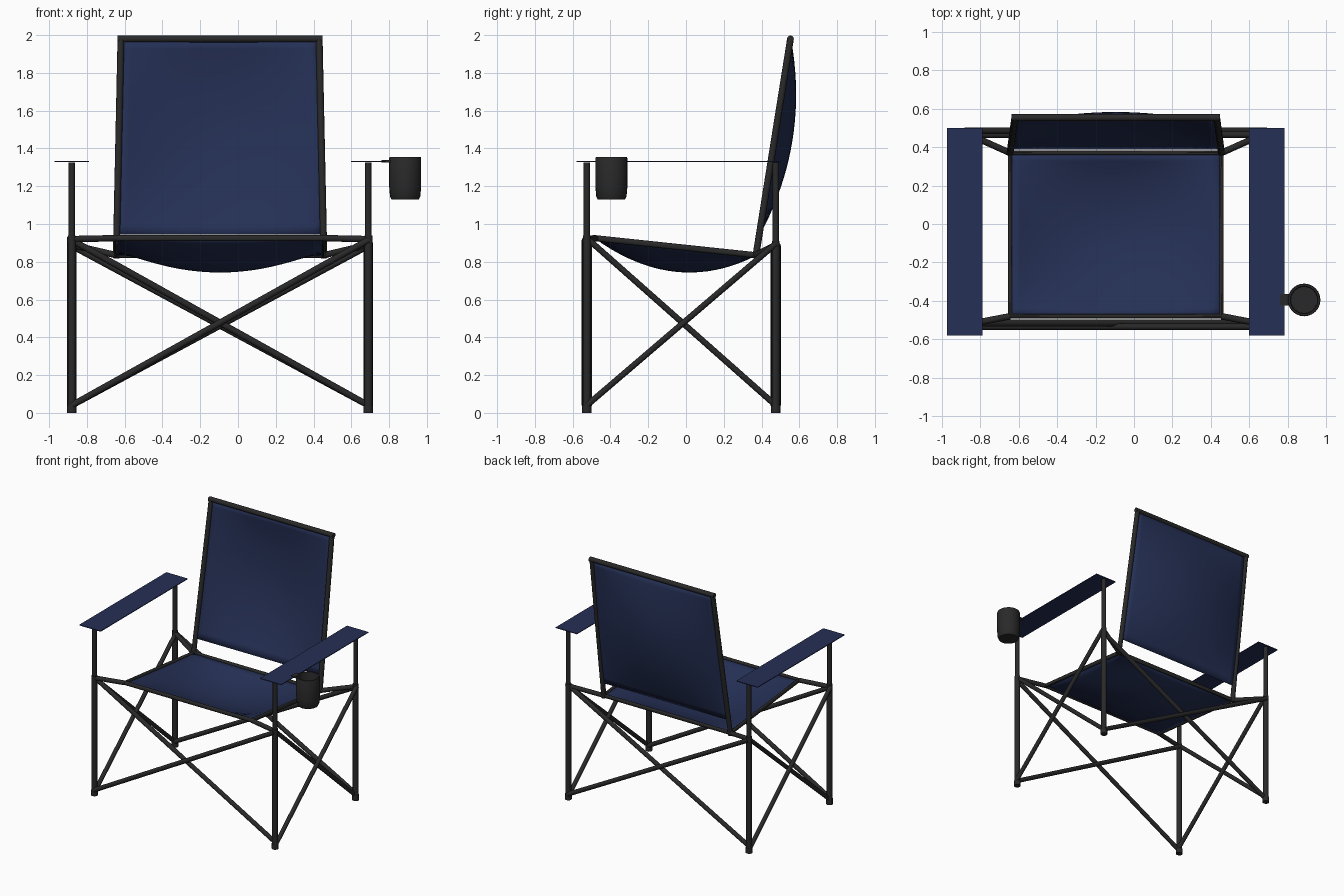
import bpy, bmesh, math
from mathutils import Vector

if "Cube" in bpy.data.objects:
    bpy.data.objects.remove(bpy.data.objects["Cube"], do_unlink=True)


def material(name, rgb):
    m = bpy.data.materials.new(name)
    m.use_nodes = True
    m.diffuse_color = (*rgb, 1)
    m.node_tree.nodes["Principled BSDF"].inputs["Base Color"].default_value = (*rgb, 1)
    return m


NAVY = material("navy fabric", (0.018, 0.029, 0.09))
BLACK = material("charcoal metal", (0.022, 0.022, 0.022))

CX = -0.095                # chair centre line
HALF = 0.785               # post offset from the centre line
FRONT, BACK = -0.525, 0.475
SIDES = {"right": -1, "left": 1}
ENDS = {"front": (FRONT, 0.925), "back": (BACK, 0.895)}


def finish(name, mesh, mat):
    obj = bpy.data.objects.new(name, mesh)
    bpy.context.collection.objects.link(obj)
    mesh.materials.clear()
    mesh.materials.append(mat)
    bpy.ops.object.select_all(action="DESELECT")
    obj.select_set(True)
    bpy.context.view_layer.objects.active = obj
    bpy.ops.object.shade_smooth_by_angle(angle=math.radians(40))
    return obj


def tube(name, points, radius, cyclic=False):
    """Round tube along a polyline, x measured from the centre line."""
    curve = bpy.data.curves.new(name, "CURVE")
    curve.dimensions = "3D"
    curve.bevel_depth = radius
    curve.bevel_resolution = 4
    curve.use_fill_caps = True
    spline = curve.splines.new("POLY")
    spline.points.add(len(points) - 1)
    for p, (x, y, z) in zip(spline.points, points):
        p.co = (x + CX, y, z, 1)
    spline.use_cyclic_u = cyclic
    temp = bpy.data.objects.new(name + "_path", curve)
    bpy.context.collection.objects.link(temp)
    bpy.context.view_layer.update()
    mesh = bpy.data.meshes.new_from_object(
        temp.evaluated_get(bpy.context.evaluated_depsgraph_get()))
    bpy.data.objects.remove(temp, do_unlink=True)
    return finish(name, mesh, BLACK)


def fabric(name, corners, sag, n=20):
    """Sheet stretched between four corners, bulging along the sag vector."""
    a, b, c, d = [Vector(p) for p in corners]
    bm = bmesh.new()
    rows = []
    for j in range(n + 1):
        v = j / n
        left, right = a.lerp(d, v), b.lerp(c, v)
        row = []
        for i in range(n + 1):
            u = i / n
            depth = (1 - (2 * u - 1) ** 2) * (1 - (2 * v - 1) ** 2)
            row.append(bm.verts.new(left.lerp(right, u) + Vector(sag) * depth
                                    + Vector((CX, 0, 0))))
        rows.append(row)
    for low, high in zip(rows, rows[1:]):
        for i in range(n):
            bm.faces.new((low[i], low[i + 1], high[i + 1], high[i]))
    mesh = bpy.data.meshes.new(name)
    bm.to_mesh(mesh)
    bm.free()
    obj = finish(name, mesh, NAVY)
    mod = obj.modifiers.new("thickness", "SOLIDIFY")
    mod.thickness = 0.006
    mod.offset = 0


def plate(name, centre, size, mat):
    bm = bmesh.new()
    bmesh.ops.create_cube(bm, size=1)
    for v in bm.verts:
        v.co = Vector(centre) + Vector(a * b for a, b in zip(v.co, size))
    mesh = bpy.data.meshes.new(name)
    bm.to_mesh(mesh)
    bm.free()
    return finish(name, mesh, mat)


# Posts: foot, thick lower tube, thin upper tube
for side, s in SIDES.items():
    for end, (y, top) in ENDS.items():
        tag = f"{end}_{side}"
        x = s * HALF
        tube("foot_" + tag, [(x, y, 0), (x, y, 0.04)], 0.025)
        tube("lower_post_" + tag, [(x, y, 0.03), (x, y, top + 0.015)], 0.021)
        tube("upper_post_" + tag, [(x, y, top), (x, y, 1.325)], 0.017)

# Crossed braces on the front and back
for end, (y, top) in ENDS.items():
    for side, s in SIDES.items():
        yo = y + s * 0.01
        tube(f"{end}_brace_{side}",
             [(s * HALF, yo, 0.04), (-s * HALF, yo, top - 0.01)], 0.017)

# Crossed braces on both sides
for side, s in SIDES.items():
    for end, other, off in (("front", "back", 0.01), ("back", "front", -0.01)):
        x = s * HALF + off
        y0, (y1, top) = ENDS[end][0], ENDS[other]
        tube(f"{side}_brace_{end}", [(x, y0, 0.04), (x, y1, top)], 0.016)

# Seat frame and its links to the posts
SW, TW = 0.55, 0.525
SF, SB = (-0.48, 0.925), (0.37, 0.835)
tube("seat_frame", [(-SW, *SF), (SW, *SF), (SW, *SB), (-SW, *SB)], 0.016, True)
for side, s in SIDES.items():
    for (end, (y, top)), corner in zip(ENDS.items(), (SF, SB)):
        tube(f"seat_link_{end}_{side}",
             [(s * HALF, y, top - 0.005), (s * SW, *corner)], 0.017)

# Backrest frame
BT = (0.553, 1.98)
tube("back_frame_top", [(-TW - 0.017, *BT), (TW + 0.017, *BT)], 0.018)
for side, s in SIDES.items():
    tube("back_frame_" + side, [(s * SW, 0.368, 0.82), (s * TW, *BT)], 0.018)

# Fabric seat and backrest
fabric("seat_fabric", [(-SW, *SF), (SW, *SF), (SW, *SB), (-SW, *SB)],
       (0, 0, -0.13))
BB = (0.39, 0.945)
fabric("back_fabric", [(-SW, *BB), (SW, *BB), (TW, *BT), (-TW, *BT)],
       (0, 0.09, -0.014))

# Armrests
for side, s in SIDES.items():
    plate("armrest_" + side, (CX + s * HALF, -0.04, 1.33), (0.185, 1.08, 0.006), NAVY)

# Cup holder: lathed open cup with a small bracket
CUP = Vector((0.885, -0.395, 0))
profile = [(0, 1.13), (0.072, 1.13), (0.08, 1.145), (0.085, 1.20), (0.085, 1.348),
           (0.082, 1.355), (0.072, 1.355), (0.07, 1.345), (0.068, 1.15), (0, 1.15)]
bm = bmesh.new()
verts = [bm.verts.new(CUP + Vector((r, 0, z))) for r, z in profile]
edges = [bm.edges.new(pair) for pair in zip(verts, verts[1:])]
bmesh.ops.spin(bm, geom=verts + edges, cent=CUP, axis=(0, 0, 1),
               angle=math.tau, steps=24)
bmesh.ops.remove_doubles(bm, verts=bm.verts, dist=0.0005)
bmesh.ops.recalc_face_normals(bm, faces=bm.faces)
cup_mesh = bpy.data.meshes.new("cup_holder")
bm.to_mesh(cup_mesh)
bm.free()
finish("cup_holder", cup_mesh, BLACK)
plate("cup_bracket", (0.785, -0.395, 1.332), (0.05, 0.06, 0.012), BLACK)
